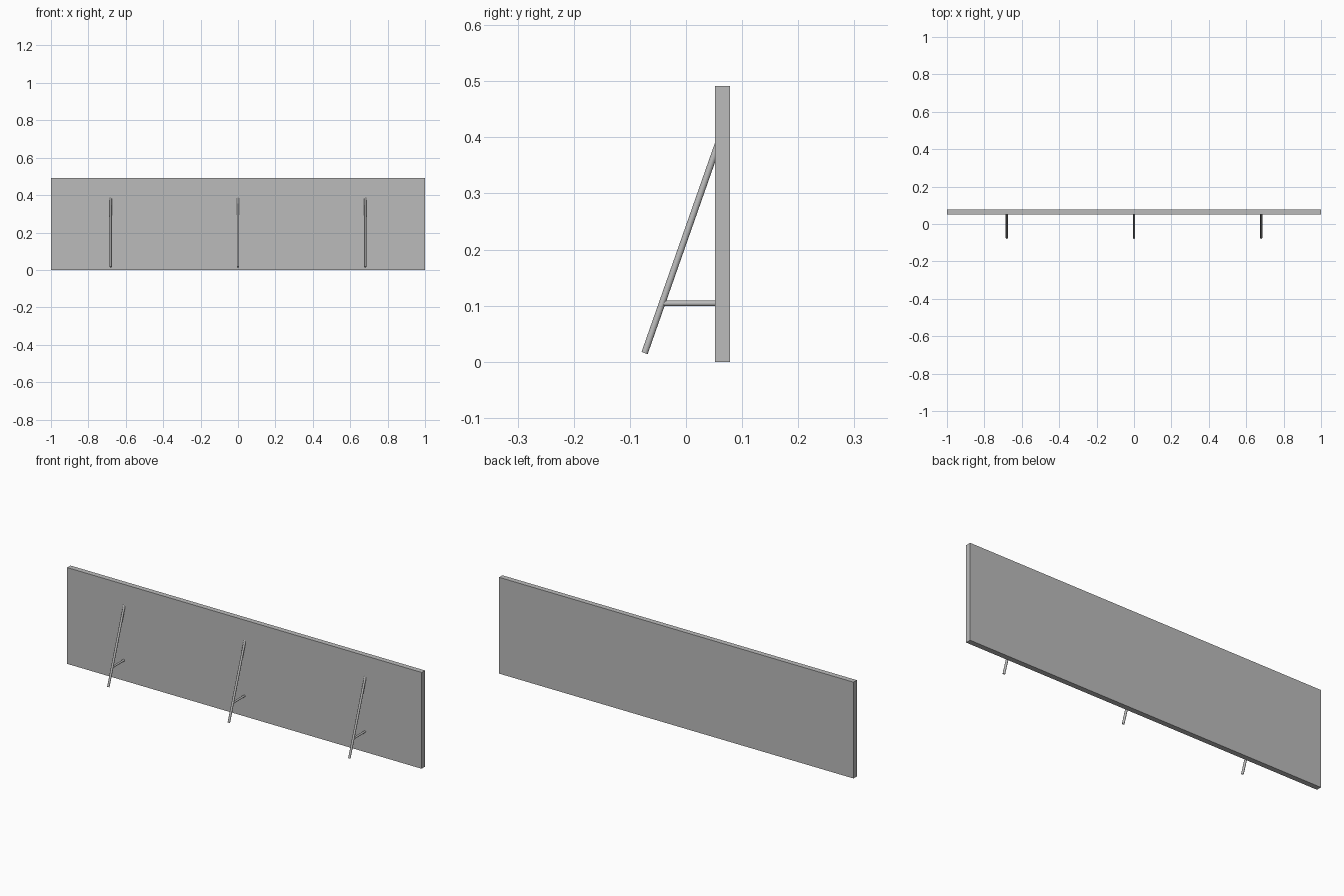
import bpy
from mathutils import Vector

cube = bpy.data.objects.get("Cube")
if cube:
    bpy.data.objects.remove(cube, do_unlink=True)

grey = bpy.data.materials.new("plain_grey")
grey.use_nodes = True
colour = (0.5, 0.5, 0.5, 1)
grey.diffuse_color = colour
grey.node_tree.nodes["Principled BSDF"].inputs["Base Color"].default_value = colour


def rod(name, start, end, radius):
    """Round bar between two points."""
    start, end = Vector(start), Vector(end)
    axis = end - start
    bpy.ops.mesh.primitive_cylinder_add(vertices=24, radius=radius, depth=axis.length,
                                        location=(start + end) / 2)
    obj = bpy.context.object
    obj.name = name
    obj.rotation_euler = axis.to_track_quat("Z", "X").to_euler()
    bpy.ops.object.shade_smooth_by_angle()
    obj.data.materials.append(grey)


# Upright board
bpy.ops.mesh.primitive_cube_add(size=1, location=(0, 0.065, 0.2455))
board = bpy.context.object
board.name = "board"
board.scale = (2, 0.027, 0.491)
bpy.ops.object.transform_apply(location=False, rotation=False, scale=True)
board.data.materials.append(grey)

# Leaning props, each tied back to the board by a short bar
for side, x in (("right", -0.68), ("middle", 0), ("left", 0.68)):
    rod(side + "_prop", (x, -0.0738, 0.0155), (x, 0.0577, 0.39), 0.0058)
    rod(side + "_tie_bar", (x, -0.041, 0.104), (x, 0.055, 0.104), 0.005)
